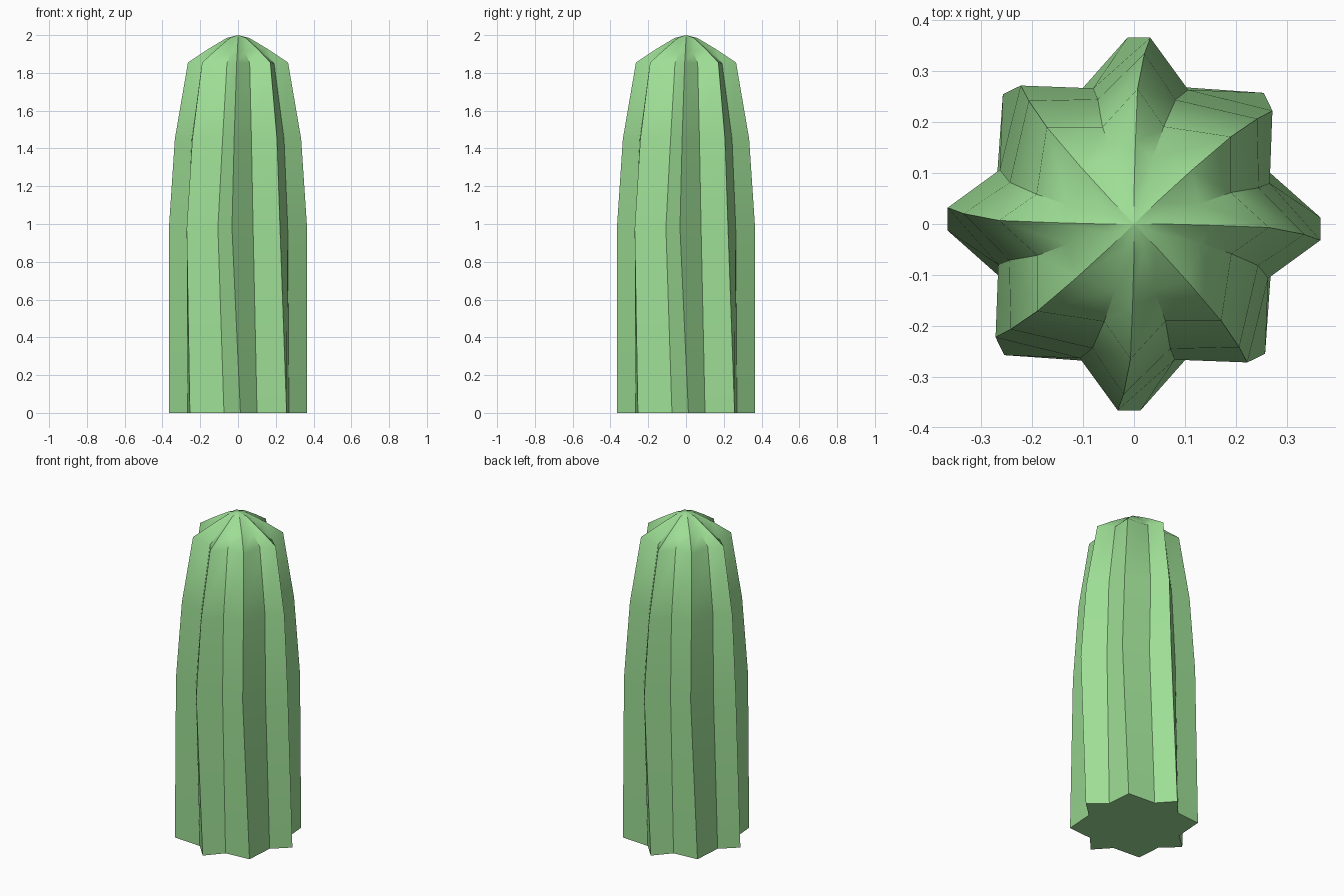
import bpy, bmesh
from math import sin, cos, radians

cube = bpy.data.objects.get("Cube")
if cube:
    bpy.data.objects.remove(cube, do_unlink=True)

# Soft cactus green
green = bpy.data.materials.new("cactus_green")
green.use_nodes = True
colour = (0.34, 0.73, 0.30, 1)
green.diffuse_color = colour
green.node_tree.nodes["Principled BSDF"].inputs["Base Color"].default_value = colour

# Each ring, bottom to top; one quarter of it as (angle, radius, height):
# main rib, groove, corner rib, groove
RINGS = [
    [(2.0, .366, 0), (20.7, .285, 0), (45.3, .362, 0), (74.6, .28, 0)],
    [(-5.0, .367, .98), (16.7, .278, .98), (39.3, .351, .98), (68, .284, .98)],
    [(-3.5, .335, 1.45), (16.2, .255, 1.45), (40.5, .318, 1.45), (71.5, .257, 1.45)],
    [(-1.5, .265, 1.855), (18, .2, 1.85), (42, .256, 1.855), (73, .2, 1.85)],
    [(-1, .16, 1.925), (17, .135, 1.91), (43, .155, 1.925), (74, .135, 1.91)],
    [(0, .06, 1.985), (21, .05, 1.985), (44, .06, 1.985), (69, .05, 1.985)],
]

bm = bmesh.new()


def add_ring(quarter):
    ring = []
    for turn in range(4):
        for angle, r, z in quarter:
            a = radians(angle + 90 * turn)
            ring.append(bm.verts.new((r * sin(a), -r * cos(a), z)))
    return ring


# Ribbed column, domed top and flat base
rings = [add_ring(q) for q in RINGS]
apex = bm.verts.new((0, 0, 2))
n = len(rings[0])
for low, high in zip(rings, rings[1:]):
    for i in range(n):
        j = (i + 1) % n
        bm.faces.new((low[i], low[j], high[j], high[i]))
for i in range(n):
    bm.faces.new((rings[-1][i], rings[-1][(i + 1) % n], apex))
base = bm.faces.new(rings[0][::-1])

for face in bm.faces:
    face.smooth = True
base.smooth = False

# Crisp edges: base outline, ribs up to the tip, grooves up to the dome
for edge in base.edges:
    edge.smooth = False
for i in range(n):
    line = [ring[i] for ring in rings]
    line = line + [apex] if i % 2 == 0 else line[:5]
    for a, b in zip(line, line[1:]):
        bm.edges.get((a, b)).smooth = False

bmesh.ops.recalc_face_normals(bm, faces=bm.faces)
mesh = bpy.data.meshes.new("cactus_column")
bm.to_mesh(mesh)
bm.free()
mesh.materials.append(green)
column = bpy.data.objects.new("cactus_column", mesh)
bpy.context.collection.objects.link(column)
